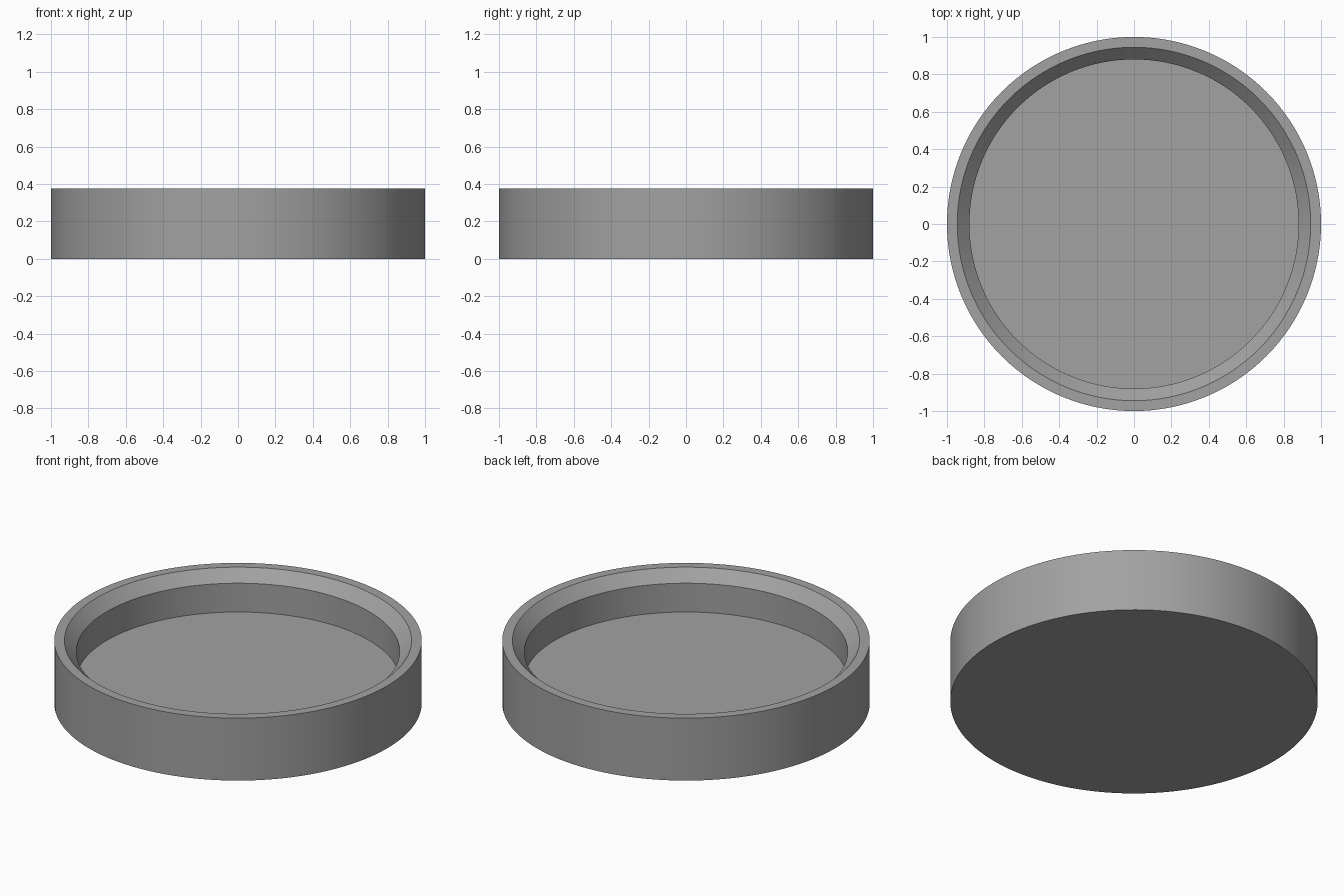
import bpy, bmesh, math

if "Cube" in bpy.data.objects:
    bpy.data.objects.remove(bpy.data.objects["Cube"])

SEGMENTS = 128

# Half cross-section of the dish as (radius, height), from under the base to the floor
PROFILE = [
    (1.0, 0.0),      # base edge
    (1.0, 0.375),    # outer rim
    (0.945, 0.375),  # inner rim
    (0.88, 0.309),   # foot of the chamfer
    (0.88, 0.136),   # floor edge
]

gray = bpy.data.materials.new("medium_gray")
gray.diffuse_color = (0.36, 0.36, 0.36, 1.0)
gray.use_nodes = True
gray.node_tree.nodes["Principled BSDF"].inputs["Base Color"].default_value = gray.diffuse_color

# Revolve the profile into rings, then cap the base and the floor
bm = bmesh.new()
rings = []
for r, z in PROFILE:
    rings.append([bm.verts.new((r * math.cos(a), r * math.sin(a), z))
                  for a in (2 * math.pi * i / SEGMENTS for i in range(SEGMENTS))])
for low, high in zip(rings, rings[1:]):
    for i in range(SEGMENTS):
        j = (i + 1) % SEGMENTS
        bm.faces.new((low[i], low[j], high[j], high[i]))
bm.faces.new(rings[0][::-1])
bm.faces.new(rings[-1])
bmesh.ops.recalc_face_normals(bm, faces=bm.faces)

mesh = bpy.data.meshes.new("round_dish")
bm.to_mesh(mesh)
bm.free()
mesh.materials.append(gray)
dish = bpy.data.objects.new("round_dish", mesh)
bpy.context.collection.objects.link(dish)

# Smooth walls with sharp rims
bpy.context.view_layer.objects.active = dish
dish.select_set(True)
bpy.ops.object.shade_smooth_by_angle(angle=math.radians(30))
